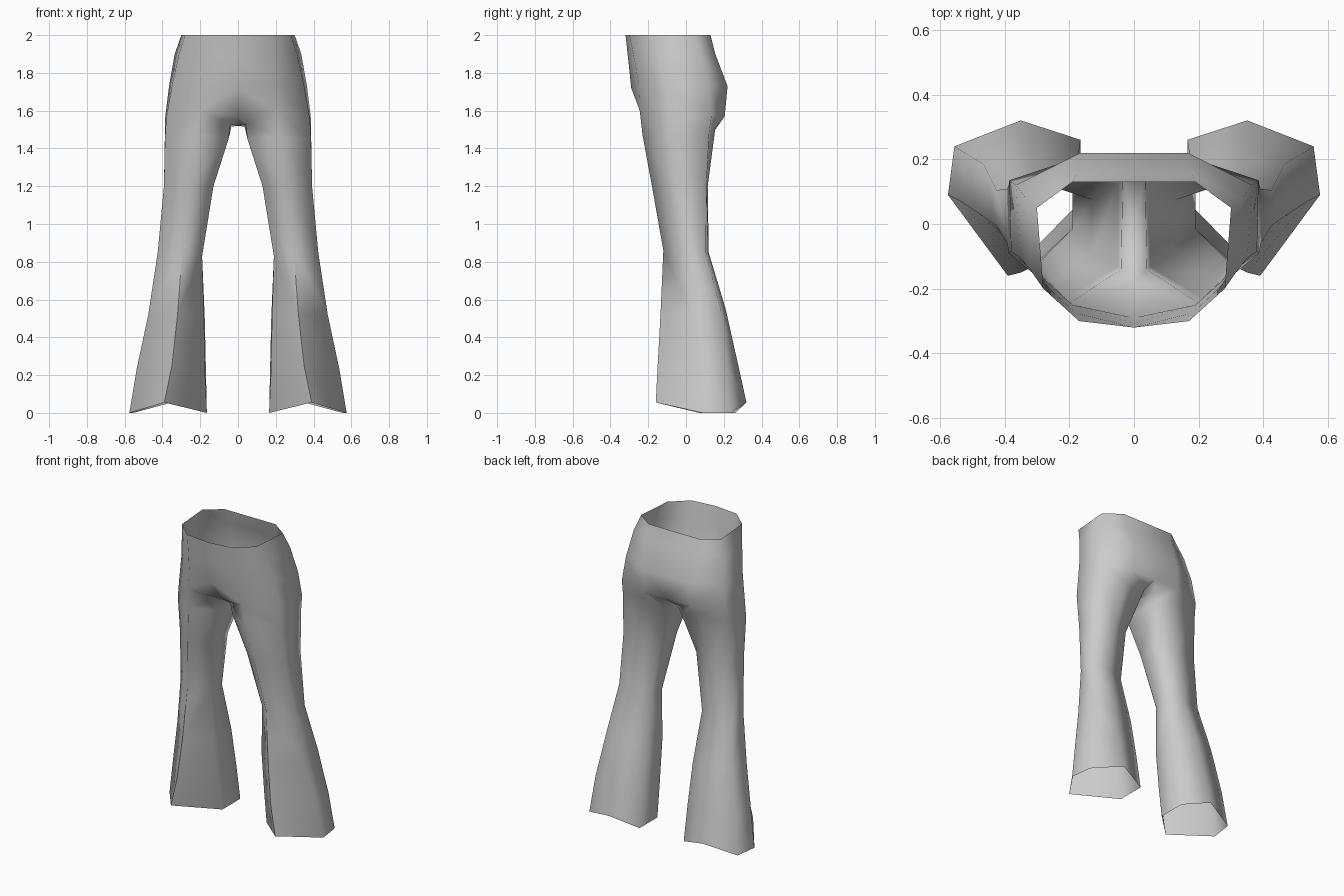
import bpy, bmesh, math

cube = bpy.data.objects.get("Cube")
if cube:
    bpy.data.objects.remove(cube, do_unlink=True)

# Single cloth colour
cloth = bpy.data.materials.new("light_grey_cloth")
cloth.use_nodes = True
GREY = (0.6, 0.6, 0.6, 1)
cloth.diffuse_color = GREY
cloth.node_tree.nodes["Principled BSDF"].inputs["Base Color"].default_value = GREY

bm = bmesh.new()


def ring(*points):
    return [bm.verts.new(p) for p in points]


def bridge(a, b, closed):
    n = len(a)
    for i in range(n if closed else n - 1):
        j = (i + 1) % n
        bm.faces.new((a[i], b[i], b[j], a[j]))


# Left half of the hips: centre front, front, side front, side back, back, centre back
hips = [
    ring((0, -.32, 2), (.17, -.30, 2), (.28, -.20, 2), (.30, .05, 2), (.19, .13, 2), (0, .13, 2)),
    ring((0, -.307, 1.88), (.18, -.275, 1.88), (.315, -.15, 1.89), (.335, .08, 1.9), (.18, .155, 1.9), (0, .155, 1.9)),
    ring((0, -.29, 1.72), (.19, -.25, 1.74), (.35, -.105, 1.73), (.365, .12, 1.73), (.165, .22, 1.73), (0, .22, 1.73)),
    ring((0, -.18, 1.565), (.20, -.245, 1.6), (.38, -.085, 1.56), (.385, .135, 1.57), (.175, .205, 1.57), (0, .205, 1.57)),
]
for a, b in zip(hips, hips[1:]):
    bridge(a, b, False)

# Crotch gusset between the hips and the inner thigh
front_c, front, side_f, side_b, back, back_c = hips[-1]
middle, inner_b, inner_f = ring((0, 0, 1.52), (.035, .145, 1.515), (.04, -.14, 1.53))
for tri in ((front_c, inner_f, front), (front_c, middle, inner_f), (middle, inner_b, inner_f),
            (middle, back_c, inner_b), (back_c, back, inner_b)):
    bm.faces.new(tri)

# Leg rings: front, side front, side back, back, inner back, inner front
leg = [
    [front, side_f, side_b, back, inner_b, inner_f],
    ring((.21, -.23, 1.47), (.387, -.09, 1.44), (.387, .122, 1.48), (.19, .155, 1.505), (.05, .12, 1.45), (.05, -.13, 1.45)),
    ring((.25, -.18, 1.2), (.392, -.06, 1.2), (.392, .108, 1.2), (.25, .115, 1.2), (.13, .075, 1.2), (.13, -.09, 1.2)),
    ring((.295, -.12, .86), (.425, -.005, .85), (.425, .105, .85), (.30, .12, .85), (.19, .10, .83), (.19, -.015, .83)),
    ring((.32, -.135, .52), (.475, .03, .52), (.465, .185, .54), (.33, .21, .55), (.176, .18, .5), (.18, -.005, .5)),
    ring((.35, -.15, .25), (.535, .07, .24), (.523, .22, .24), (.343, .275, .26), (.17, .225, .24), (.175, .03, .22)),
    ring((.39, -.16, .055), (.575, .09, 0), (.555, .24, 0), (.35, .32, .055), (.165, .26, 0), (.165, .07, 0)),
]
for a, b in zip(leg, leg[1:]):
    bridge(a, b, True)

# Mirror the half and weld the centre seam
bmesh.ops.mirror(bm, geom=bm.verts[:] + bm.edges[:] + bm.faces[:], axis='X', merge_dist=0.001)
bmesh.ops.remove_doubles(bm, verts=bm.verts[:], dist=0.001)
bmesh.ops.recalc_face_normals(bm, faces=bm.faces[:])
if sum(f.normal.x * f.calc_center_median().x for f in bm.faces) < 0:
    bmesh.ops.reverse_faces(bm, faces=bm.faces[:])

mesh = bpy.data.meshes.new("flared_trousers")
bm.to_mesh(mesh)
bm.free()
mesh.materials.append(cloth)
trousers = bpy.data.objects.new("flared_trousers", mesh)
bpy.context.collection.objects.link(trousers)
bpy.context.view_layer.objects.active = trousers
trousers.select_set(True)
bpy.ops.object.shade_smooth_by_angle(angle=math.radians(85))
